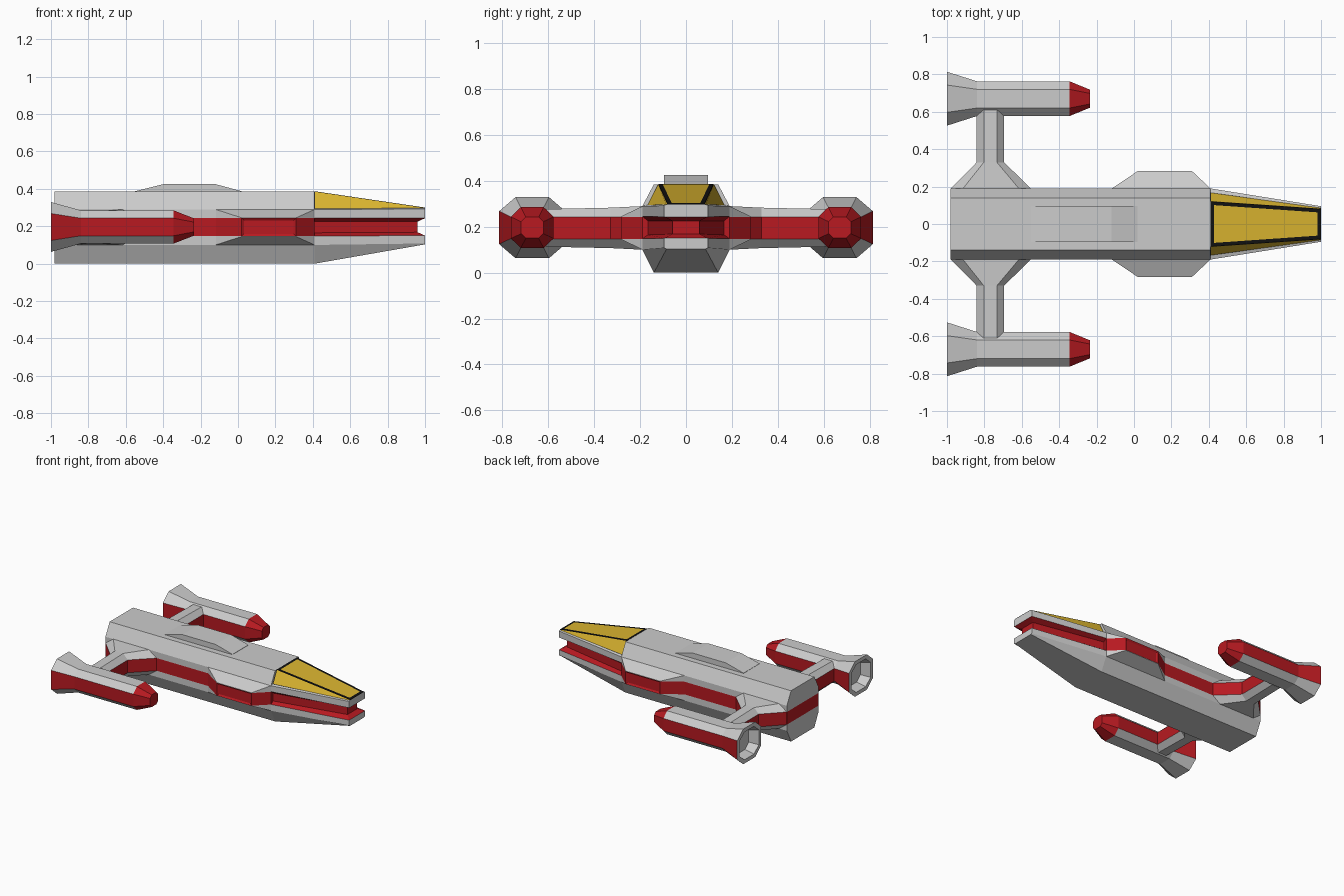
import bpy, bmesh

if "Cube" in bpy.data.objects:
    bpy.data.objects.remove(bpy.data.objects["Cube"])


def material(name, color):
    m = bpy.data.materials.new(name)
    m.diffuse_color = color
    m.use_nodes = True
    m.node_tree.nodes["Principled BSDF"].inputs["Base Color"].default_value = m.diffuse_color
    return m


GREY = material("hull_grey", (0.55, 0.55, 0.55, 1))
RED = material("stripe_red", (0.48, 0.01, 0.015, 1))
BLACK = material("frame_black", (0.006, 0.006, 0.006, 1))
GOLD = material("glass_gold", (0.72, 0.47, 0.03, 1))


def finish(bm, name, mats, mirror=False):
    bmesh.ops.recalc_face_normals(bm, faces=bm.faces[:])
    mesh = bpy.data.meshes.new(name)
    bm.to_mesh(mesh)
    bm.free()
    for m in mats:
        mesh.materials.append(m)
    ob = bpy.data.objects.new(name, mesh)
    bpy.context.collection.objects.link(ob)
    if mirror:
        mod = ob.modifiers.new("mirror_y", 'MIRROR')
        mod.use_axis = (False, True, False)
    return ob


def loft(axis, sections, stripes=(), all_red=(), no_red=(), caps=(True, True)):
    """Join symmetric half profiles; section = (position, centre, [(half, z, shift)])."""
    bm = bmesh.new()
    rings = []
    for pos, mid, prof in sections:
        ring = []
        for side in (1, -1):
            row = []
            for p in prof:
                a, b = pos + (p[2] if len(p) > 2 else 0), mid + side * p[0]
                row.append(bm.verts.new((a, b, p[1]) if axis == 'x' else (b, a, p[1])))
            ring.append(row)
        rings.append(ring)
    n = len(sections[0][2])

    def face(verts, red):
        bm.faces.new(verts).material_index = int(red)

    for s, (A, B) in enumerate(zip(rings, rings[1:])):
        full, none = s in all_red, s in no_red
        for k in (0, 1):
            for i in range(n - 1):
                face((A[k][i], A[k][i + 1], B[k][i + 1], B[k][i]),
                     full or (i in stripes and not none))
        for i in (0, n - 1):
            face((A[0][i], A[1][i], B[1][i], B[0][i]), full)
    for on, ring, seg in ((caps[0], rings[0], 0), (caps[1], rings[-1], len(rings) - 2)):
        if on:
            for i in range(n - 1):
                face((ring[0][i], ring[0][i + 1], ring[1][i + 1], ring[1][i]),
                     seg in all_red or (i in stripes and seg not in no_red))
    return bm


# main hull with a red band along its sides
body = [(.14, .385), (.19, .29), (.19, .243), (.19, .147), (.19, .10), (.14, 0)]
finish(loft('x', [(-.98, 0, body), (.41, 0, body)], stripes={2}), "main_hull", [GREY, RED])

# tapered nose with a recessed red groove around it
nose_back = [(.165, .295), (.19, .29), (.19, .245), (.165, .225),
             (.165, .165), (.19, .148), (.19, .10), (.14, 0)]
nose_tip = [(.088, .297), (.095, .292), (.095, .243), (.058, .225, -.04),
            (.058, .168, -.04), (.095, .15), (.095, .108), (.085, .103)]
finish(loft('x', [(.41, 0, nose_back), (1, 0, nose_tip)], stripes={2, 3, 4}),
       "nose", [GREY, RED])

# canopy: black wedge with inset gold panes
bm = loft('x', [(.41, 0, [(.12, .387), (.168, .293)]),
                (1, 0, [(.08, .300), (.087, .294)])])
bmesh.ops.recalc_face_normals(bm, faces=bm.faces[:])
panes = [f for f in bm.faces if abs(f.normal.x) < .8 and f.normal.z > .1]
bmesh.ops.inset_individual(bm, faces=panes, thickness=.004)
for f in panes:
    f.material_index = 1
top = max(panes, key=lambda f: f.normal.z)
top.material_index = 0
bmesh.ops.inset_individual(bm, faces=[top], thickness=.022)
top.material_index = 1
finish(bm, "canopy", [BLACK, GOLD])

# raised spine plate on the back
bm = bmesh.new()
f = bm.faces.new([bm.verts.new((x, -.095, z)) for x, z in
                  ((-.55, .38), (-.55, .387), (-.40, .425), (-.12, .425), (.02, .387), (.02, .38))])
ext = bmesh.ops.extrude_face_region(bm, geom=[f])
bmesh.ops.translate(bm, vec=(0, .19, 0),
                    verts=[v for v in ext["geom"] if isinstance(v, bmesh.types.BMVert)])
finish(bm, "spine_plate", [GREY])

# side bulges with a sunken red panel
inner = [(.265, .29), (.265, .243), (.265, .147), (.265, .10)]
outer = [(.145, .245), (.145, .243), (.145, .147), (.145, .145)]
bm = loft('y', [(.189, .145, inner), (.283, .165, outer)], stripes={1}, caps=(False, True))
bmesh.ops.recalc_face_normals(bm, faces=bm.faces[:])
panel = [f for f in bm.faces if f.normal.y > .9 and f.calc_area() > .01]
bmesh.ops.inset_individual(bm, faces=panel, thickness=.017, depth=-.008)
finish(bm, "side_bulge", [GREY, RED], mirror=True)

# wing struts flaring into the hull
root = [(.15, .29), (.215, .243), (.215, .147), (.15, .10)]
strut = [(.035, .283), (.073, .243), (.073, .147), (.035, .107)]
strut_end = [(.035, .277), (.073, .243), (.073, .147), (.035, .113)]
finish(loft('y', [(.189, -.765, root), (.33, -.768, strut), (.61, -.768, strut_end)],
            stripes={1}, caps=(False, True)), "wing_strut", [GREY, RED], mirror=True)


# engine pods with red tips and hollow flared nozzles
def octagon(w, flat, h, side):
    c = .196
    return [(flat, c + h), (w, c + side), (w, c - side), (flat, c - h)]


pod = octagon(.093, .05, .089, .047)
finish(loft('x', [(-.235, .67, octagon(.048, .028, .046, .026)),
                  (-.345, .67, pod), (-.84, .67, pod),
                  (-1, .67, octagon(.144, .073, .133, .072)),
                  (-1, .67, octagon(.115, .058, .105, .057)),
                  (-.93, .67, octagon(.093, .048, .086, .046))],
            stripes={1}, all_red={0}, no_red={3, 4}),
       "engine_pod", [GREY, RED], mirror=True)
